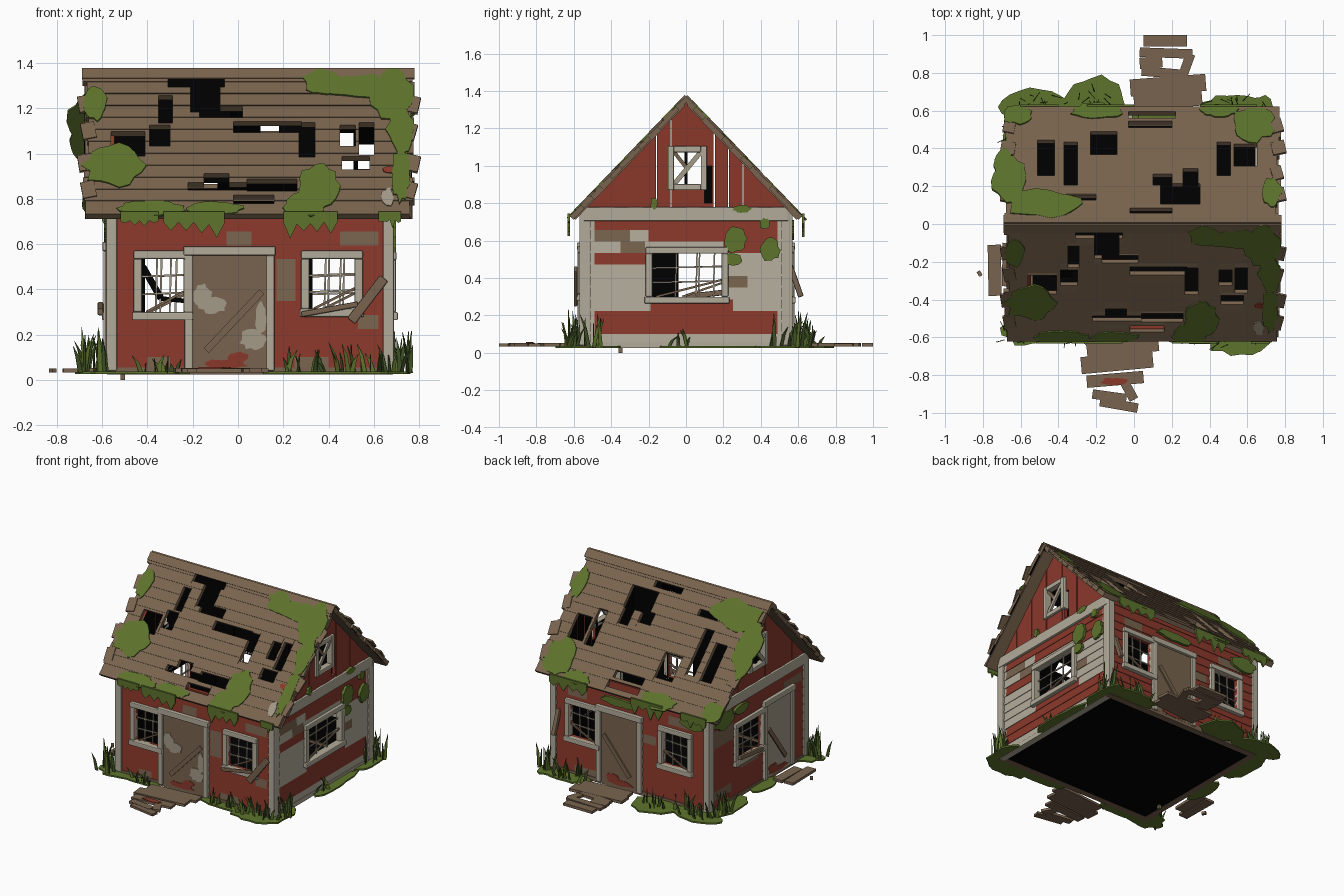
import bpy, bmesh, math, random

if "Cube" in bpy.data.objects:
    bpy.data.objects.remove(bpy.data.objects["Cube"])
random.seed(4)

# Colours (linear)
COLS = {"red paint": (.255, .040, .024), "weathered wood": (.19, .127, .077), "dark wood": (.07, .043, .026),
        "off white trim": (.45, .41, .325), "beige peel": (.37, .32, .245), "moss green": (.11, .172, .025),
        "grass green": (.048, .08, .018), "interior black": (0, 0, 0)}
MATS = []
for n, c in COLS.items():
    m = bpy.data.materials.new(n)
    m.diffuse_color = (*c, 1)
    m.use_nodes = True
    m.node_tree.nodes["Principled BSDF"].inputs["Base Color"].default_value = m.diffuse_color
    MATS.append(m)
RED, WOOD, DARK, WHITE, BEIGE, MOSS, GRASS, BLACK = range(8)

# Surfaces: (u along, v up, d outward) -> world
RIDGE, SL = 1.365, 1.04
MAP = {
    "front": lambda u, v, d: (u, -.55 - d, v),
    "back": lambda u, v, d: (u, .55 + d, v),
    "right": lambda u, v, d: (.67 + d, u, v),
    "left": lambda u, v, d: (-.565 - d, u, v),
    "ground": lambda u, v, d: (u, v, .03 + d),
    "roof_front": lambda u, v, d: (u, -(RIDGE - v) / SL - .72 * d, v + .69 * d),
    "roof_back": lambda u, v, d: (u, (RIDGE - v) / SL + .72 * d, v + .69 * d),
    "eave_front": lambda u, v, d: (u, -.625 - d, v),
    "eave_back": lambda u, v, d: (u, .625 + d, v),
}
parts = {}


def prism(part, where, poly, d0, d1, mat, inner=None):
    """Extrude a flat outline from depth d0 to d1 (d1 may be one value per point)."""
    if part not in parts:
        parts[part] = bmesh.new()
    bm, f = parts[part], MAP[where] if isinstance(where, str) else where
    n = len(poly)
    ds = d1 if isinstance(d1, (list, tuple)) else [d1] * n
    lo = [bm.verts.new(f(u, v, d0)) for u, v in poly]
    hi = [bm.verts.new(f(u, v, d)) for (u, v), d in zip(poly, ds)]
    bm.faces.new(hi).material_index = mat
    bm.faces.new(lo[::-1]).material_index = mat if inner is None else inner
    for i in range(n):
        j = (i + 1) % n
        bm.faces.new((lo[i], lo[j], hi[j], hi[i])).material_index = mat


def rect(part, where, u0, u1, v0, v1, d0, d1, mat, inner=None):
    prism(part, where, [(u0, v0), (u1, v0), (u1, v1), (u0, v1)], d0, d1, mat, inner)


def bar(part, where, p, q, w, d0, d1, mat):
    dx, dy = q[0] - p[0], q[1] - p[1]
    k = w / 2 / math.hypot(dx, dy)
    nx, ny = -dy * k, dx * k
    prism(part, where, [(p[0] - nx, p[1] - ny), (q[0] - nx, q[1] - ny),
                        (q[0] + nx, q[1] + ny), (p[0] + nx, p[1] + ny)], d0, d1, mat)


def blob(part, where, u, v, ru, rv, d0, d1, mat, n=18, rough=.16):
    pts = []
    for i in range(n):
        a, r = 2 * math.pi * i / n, 1 + random.uniform(-rough, rough)
        pts.append((u + ru * r * math.cos(a), v + rv * r * math.sin(a)))
    prism(part, where, pts, d0, d1, mat)


def boards(part, where, v0, v1, rows, u0, u1, holes, paints, mat, thick, wedge, jit=0, inner=BLACK):
    """Rows of overlapping boards, cut around holes and recoloured in painted rectangles."""
    h = (v1 - v0) / rows
    for r in range(rows):
        z0, z1 = v0 + r * h, v0 + (r + 1) * h
        hs = [k for k in holes if k[2] < z1 and k[3] > z0]
        ps = [k for k in paints if k[2] < (z0 + z1) / 2 < k[3]]
        a0, a1 = u0 + random.uniform(-jit, jit), u1 + random.uniform(-jit, jit)
        cuts = sorted({a0, a1} | {x for k in hs + ps for x in k[:2] if a0 < x < a1})
        for a, b in zip(cuts, cuts[1:]):
            m, spans, c = (a + b) / 2, [(z0, z1)], mat
            for k in hs:
                if k[0] < m < k[1]:
                    spans = [s for p, q in spans for s in ((p, min(q, k[2])), (max(p, k[3]), q)) if s[1] - s[0] > .002]
            for k in ps:
                if k[0] < m < k[1]:
                    c = k[4]
            for p, q in spans:
                prism(part, where, [(a, p), (b, p), (b, q), (a, q)], -thick,
                      [wedge, wedge, wedge - .004, wedge - .004], c, inner)


# Windows: (wall, opening u0, u1, z0, z1)
WIN = [("front", -.425, -.24, .30, .535), ("front", .315, .515, .315, .535), ("back", -.41, -.21, .30, .535),
       ("back", .33, .53, .30, .535), ("right", -.18, .19, .30, .53), ("left", -.04, .24, .30, .535)]
# Doors: (wall, u0, u1, top, panel colour)
DOOR = [("front", -.20, .125, .55, WOOD), ("back", -.01, .28, .55, WOOD), ("left", -.36, -.09, .57, BEIGE)]

# Clapboard walls with worn paint
PAINT = {
    "front": [(-.05, .06, .60, .68, WOOD), (.45, .62, .58, .64, WOOD), (.17, .255, .36, .55, WOOD),
              (-.4, -.3, .04, .1, WOOD), (.25, .4, .04, .1, WOOD), (.53, .62, .22, .28, WOOD)],
    "back": [(-.45, -.25, .58, .64, WOOD), (.4, .55, .6, .66, WOOD), (-.15, -.05, .4, .46, WOOD), (.3, .5, .04, .1, WOOD)],
    "right": [(-.49, .49, .10, .22, RED), (-.19, .25, .22, .28, RED), (-.49, .49, .66, .7, RED), (-.2, .49, .58, .66, RED),
              (-.49, -.3, .59, .64, WOOD), (.2, .49, .52, .59, RED), (-.49, -.2, .46, .52, RED), (.22, .33, .34, .4, WOOD),
              (-.35, -.22, .52, .58, WOOD)],
    "left": [(.28, .5, .5, .6, WOOD), (-.5, -.3, .6, .68, WOOD), (0, .2, .2, .26, WOOD), (.3, .5, .1, .16, WOOD)],
}
SPAN = {"front": (-.575, .68), "back": (-.575, .68), "right": (-.55, .55), "left": (-.55, .55)}
for s, (a, b) in SPAN.items():
    boards(s + "_wall", s, .04, .78, 12, a, b, [w[1:] for w in WIN if w[0] == s], PAINT[s],
           WHITE if s == "right" else RED, .02, .010)
    # corner posts and sill
    rect("corner_trim", s, a - .008, a + .04, .04, .78, 0, .02, WHITE)
    rect("corner_trim", s, b - .04, b + .008, .04, .78, 0, .02, WHITE)
    rect("sill_beam", s, a, b, .025, .055, -.03, .014, WHITE if s == "right" else WOOD)

# Window frames, glazing bars, broken boards
for i, (s, a, b, c, d) in enumerate(WIN):
    w = .036
    rect("window_frame", s, a - w, b + w, d, d + w, -.02, .03, WHITE)
    rect("window_frame", s, a - w - .006, b + w + .006, c - w, c, -.02, .036, WHITE)
    rect("window_frame", s, a - w, a, c, d, -.02, .028, WHITE)
    rect("window_frame", s, b, b + w, c, d, -.02, .028, WHITE)
    for k in (1, 2):
        u, v = a + (b - a) * k / 3, c + (d - c) * k / 3
        bar("glazing_bar", s, (u, c), (u + .006, d), .008, -.012, -.004, BEIGE)
        bar("glazing_bar", s, (a, v), (b, v + .008), .008, -.012, -.004, BEIGE)
    bar("glazing_bar", s, (a + .02, c), (b, c + .09), .011, -.004, .006, WOOD)
bar("broken_rafter", "front", (-.42, .5), (-.34, .36), .03, -.3, -.27, BLACK)
bar("broken_rafter", "front", (-.34, .36), (-.24, .35), .02, -.3, -.27, BLACK)

# Doors with peeling paint and brace
for s, a, b, t, col in DOOR:
    w = .036
    rect("door_panel", s, a, b, .045, t, 0, .015, col)
    rect("door_frame", s, a - w, a, .04, t, 0, .03, WHITE)
    rect("door_frame", s, b, b + w, .04, t, 0, .03, WHITE)
    rect("door_frame", s, a - w - .005, b + w + .005, t, t + .04, 0, .034, WHITE)
    bar("door_brace", s, (a + .06, .13), (b - .02, .39), .03, .015, .025, WOOD)
    blob("door_peel", s, a + .14, .07, .1, .02, .015, .018, RED)
    blob("door_peel", s, a + .2, .1, .05, .022, .015, .0185, RED)
    if s == "front":
        blob("door_peel", s, a + .045, .37, .04, .05, .015, .018, BEIGE)
        blob("door_peel", s, a + .09, .33, .06, .035, .015, .0185, BEIGE)
        blob("door_peel", s, b - .06, .18, .055, .045, .015, .018, BEIGE)
        blob("door_peel", s, b - .025, .27, .025, .07, .015, .0185, BEIGE)

# Gable ends: vertical planks around a small braced window
GW = (-.065, .08, .9, 1.075)
for s in ("right", "left"):
    rect("gable_band", s, -.55, .55, .705, .78, 0, .024, WHITE)
    for i in range(14):
        a, b = -.539 + .077 * i, -.539 + .077 * (i + 1) - (.006 if i in (4, 5, 8, 9, 10) else 0)
        cuts = sorted({a, b} | {h for h in GW[:2] + ((.1, .14) if s == "right" else ()) if a < h < b})
        for p, q in zip(cuts, cuts[1:]):
            m = (p + q) / 2
            spans = [(.775, None)]
            if GW[0] < m < GW[1]:
                spans = [(.775, GW[2]), (GW[3], None)]
            elif s == "right" and .1 < m < .14:
                spans = [(.775, .8), (1.0, None)]
            for lo, hi in spans:
                tp, tq = (hi or max(lo + .004, 1.345 - SL * abs(y)) for y in (p, q))
                prism(s + "_gable", s, [(p, lo), (q, lo), (q, tq), (p, tp)], -.02, .006 + .003 * (i % 2), RED, BLACK)
    y0, y1, z0, z1 = GW
    for p, q in (((y0 - .016, z0 - .03), (y0 - .016, z1 + .03)), ((y1 + .016, z0 - .03), (y1 + .016, z1 + .03)),
                 ((y0, z1 + .014), (y1, z1 + .014)), ((y0, z0 - .014), (y1, z0 - .014))):
        bar("gable_window_frame", s, p, q, .033, -.02, .025, WHITE)
    bar("gable_window_brace", s, (y0, z0), (y1, z1), .026, 0, .015, BEIGE)
    bar("gable_window_brace", s, (y0, z1), (.01, z0 + .08), .02, 0, .012, WOOD)

# Roof slopes with rotted holes
FH = [(-.31, -.06, 1.29, 1.34), (-.21, -.08, 1.18, 1.29), (-.17, .02, 1.155, 1.2), (-.35, -.29, 1.13, 1.25),
      (-.56, -.41, .985, 1.09), (-.39, -.3, 1.03, 1.12), (-.02, .28, 1.09, 1.135), (.27, .34, .98, 1.13),
      (-.22, .04, .835, .865), (-.15, -.04, .865, .905), (.04, .26, .83, .88), (-.02, .16, .775, .81),
      (.45, .52, 1.03, 1.12), (.535, .6, .99, 1.13), (.46, .58, .925, .98)]
BH = [(-.51, -.42, .25, .44), (-.37, -.3, .2, .43), (-.23, -.09, .36, .485), (-.03, .22, .555, .59), (-.03, .2, .505, .54),
      (.44, .51, .25, .43), (.53, .65, .3, .42), (.14, .35, .1, .21), (-.02, .2, .05, .08), (.1, .2, .2, .26),
      (.26, .34, .21, .29), (-.36, -.2, .12, .15)]
BH = [(a, b, RIDGE - SL * d, RIDGE - SL * c) for a, b, c, d in BH]
for s, holes in (("roof_front", FH), ("roof_back", BH)):
    boards(s, s, .725, .785, 1, -.675, .765, holes, [], WOOD, .02, .0105, .01, WOOD)
    boards(s, s, .785, RIDGE, 11, -.675, .765, holes, [], WOOD, .02, .010, .016)
    rect("ridge_cap", s, -.69, .78, 1.325, 1.368, .004, .014, WOOD)
    # wooden soffits under the gable overhangs
    rect("soffit", s, -.675, -.567, .73, 1.34, -.027, -.018, WOOD)
    rect("soffit", s, .672, .765, .73, 1.34, -.027, -.018, WOOD)
    for i, z in enumerate((.84, .96, 1.1, 1.22)):  # loose shingles on the verges
        e = .015 * (i % 2)
        bar("loose_shingle", s, (-.63, z), (-.69 - e, z - .012), .07, .002, .0135, WOOD)
        bar("loose_shingle", s, (.73, z), (.785 + e, z - .016), .07, .002, .0135, WOOD)
blob("roof_peel", "roof_front", .66, .8, .025, .04, .005, .013, BEIGE)
blob("roof_peel", "roof_front", .67, .92, .03, .015, .005, .013, RED)

# Dark attic partition behind the roof holes
for a, b, z in ((-.56, -.03, .87), (.18, .41, .9)):
    rect("attic_partition", lambda u, v, d: (u, d, v), a, b, z, 1.33, -.008, .008, BLACK)

# Moss on the roof
for u, v, a, b in ((-.63, 1.21, .05, .07), (-.55, .94, .13, .09), (-.38, .75, .14, .03), (.36, .85, .09, .09), (.3, .77, .1, .05),
                   (.56, 1.29, .18, .05), (.68, 1.25, .09, .11), (.72, 1.1, .06, .1), (.72, .9, .04, .12), (.38, 1.31, .09, .05),
                   (-.1, .75, .12, .03)):
    blob("roof_moss", "roof_front", u, v, a, b, .004, .015, MOSS)
for u, y, a, b in ((-.48, .1, .2, .07), (-.66, .22, .09, .12), (-.62, .57, .08, .05), (-.2, .59, .13, .04), (.63, .52, .11, .09),
                   (.45, .59, .1, .03), (.73, .16, .05, .08), (-.69, .3, .05, .09)):
    blob("roof_moss", "roof_back", u, RIDGE - SL * y, a, b * SL, .004, .015, MOSS)
# Moss hanging from the eaves
for s, u, w, h in (("eave_front", -.52, .17, .04), ("eave_front", -.33, .27, .1), ("eave_front", .2, .24, .1), ("eave_front", .62, .1, .04),
                   ("eave_back", -.6, .2, .06), ("eave_back", -.25, .25, .09), ("eave_back", .35, .3, .08)):
    low = [(u + w * (1 - i / 8), .71 - h * random.uniform(.3, 1) * (.25 + .75 * (i % 2))) for i in range(9)]
    prism("hanging_moss", s, [(u, .745), (u + w, .745)] + low, -.004, .008, MOSS)
# Moss on the walls
for s, u, v, a, b in (("right", .26, .61, .06, .07), ("right", .45, .55, .05, .06), ("right", .3, .77, .05, .02),
                      ("right", .25, .5, .05, .03), ("right", -.17, .8, .02, .03), ("right", .42, .69, .03, .03),
                      ("left", .4, .65, .1, .07), ("left", .2, .66, .08, .03), ("back", -.45, .66, .1, .05),
                      ("back", .13, .65, .14, .03)):
    blob("wall_moss", s, u, v, a, b, .004, .027, MOSS)

# Floor and mossy ground around the walls
rect("floor", "ground", -.56, .665, -.545, .545, -.004, .008, BLACK)
for x, y, a, b in ((-.56, -.55, .13, .1), (-.36, -.58, .14, .05), (.3, -.58, .2, .06), (.54, -.6, .16, .1), (.68, -.5, .08, .16),
                   (.7, .1, .05, .25), (.68, .5, .08, .17), (.52, .61, .17, .08), (-.52, .62, .18, .1), (-.2, .66, .15, .12),
                   (-.62, .4, .08, .2), (-.61, -.02, .06, .14)):
    blob("ground_moss", "ground", x, y, a, b, -.003, .008, MOSS)

# Grass tufts: (x, y, spread x, spread y, height, count)
for x, y, sx, sy, h, n in ((-.63, -.58, .07, .05, .19, 16), (-.38, -.6, .12, .03, .08, 10), (.3, -.6, .12, .03, .11, 12),
                           (.58, -.6, .14, .05, .14, 20), (.72, -.52, .05, .08, .17, 10), (.70, 0, .02, .1, .09, 6),
                           (.7, .55, .06, .1, .18, 16), (.5, .62, .15, .05, .13, 16), (-.5, .63, .16, .05, .14, 18),
                           (-.2, .68, .1, .06, .1, 12), (-.63, .5, .05, .1, .16, 12)):
    for i in range(n):
        px, py, yaw = x + random.uniform(-sx, sx), y + random.uniform(-sy, sy), random.uniform(0, 6.28)
        t, lean, c, s = h * random.uniform(.5, 1.1), random.uniform(-.06, .06), math.cos(yaw), math.sin(yaw)
        f = lambda u, v, d: (px + u * c - d * s, py + u * s + d * c, v)
        prism("grass", f, [(-.011, .03), (.011, .03), (lean * .4 + .009, .03 + t * .6), (lean, .03 + t),
                           (lean * .4 - .008, .03 + t * .6)], 0, .004, GRASS if i % 3 else MOSS)

# Rotten plank steps at the three doors
for p, q, w in (((-.25, -.665), (.13, -.63), .085), ((-.28, -.75), (.1, -.715), .09), ((-.25, -.835), (.05, -.81), .065),
                ((-.06, -.82), (.0, -.93), .05), ((-.22, -.90), (-.04, -.925), .05), ((-.18, -.94), (.02, -.975), .05),
                ((0, .64), (.36, .67), .085), ((-.02, .72), (.38, .75), .09), ((.04, .81), (.28, .79), .05), ((.03, .85), (.15, .86), .06),
                ((.26, .79), (.3, .9), .05), ((.03, .91), (.31, .90), .05), ((.05, .97), (.28, .97), .06),
                ((-.74, -.11), (-.735, -.38), .07), ((-.66, -.1), (-.665, -.33), .07), ((-.825, -.25), (-.81, -.275), .02)):
    bar("step_plank", "ground", p, q, w, .004, .02 + random.uniform(0, .004), WOOD)
blob("step_peel", "ground", -.1, -.835, .07, .02, .02, .027, RED)
rect("splinter", "ground", -.52, -.50, -.36, -.34, -.03, .02, WOOD)

# Loose boards leaning on the walls
bar("loose_board", "front", (.5, .26), (.645, .45), .045, .03, .05, WOOD)
bar("loose_board", "front", (.28, .29), (.53, .335), .025, .036, .05, WOOD)
bar("loose_board", "right", (.555, .47), (.615, .3), .03, -.06, -.03, WOOD)
bar("loose_board", "left", (.0, .30), (.26, .33), .03, .03, .055, WOOD)

# Turn every part into an object
for name, bm in parts.items():
    bmesh.ops.recalc_face_normals(bm, faces=bm.faces)
    me = bpy.data.meshes.new(name)
    bm.to_mesh(me)
    bm.free()
    for m in MATS:
        me.materials.append(m)
    ob = bpy.data.objects.new(name, me)
    bpy.context.collection.objects.link(ob)
    if "frame" in name or "trim" in name or name in ("gable_band", "loose_board"):
        bv = ob.modifiers.new("soft_edges", "BEVEL")
        bv.width, bv.segments = .006, 2
